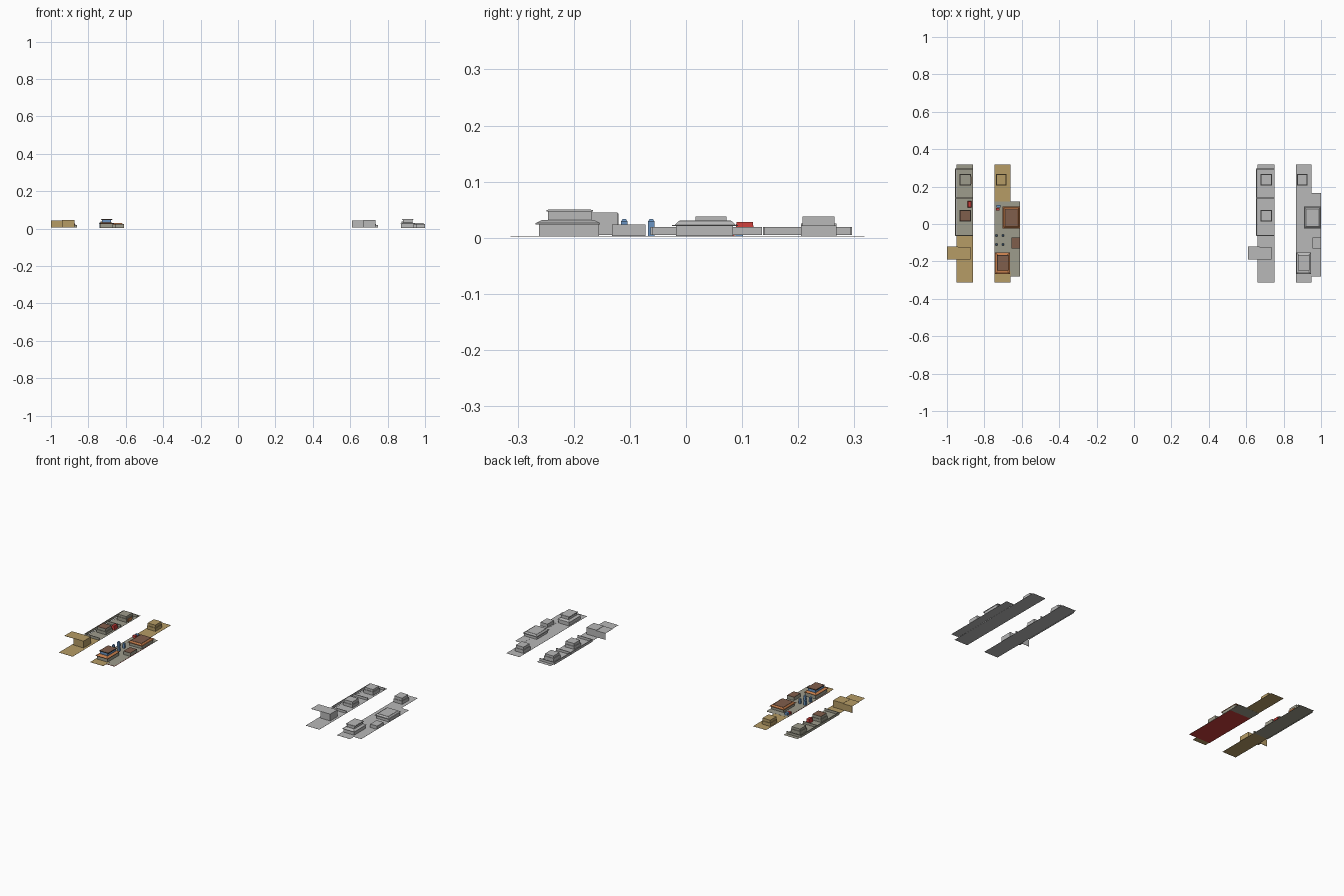
import bpy, bmesh

if "Cube" in bpy.data.objects:
    bpy.data.objects.remove(bpy.data.objects["Cube"])

def mat(name, hexcode):
    def lin(c):
        c /= 255
        return c / 12.92 if c < 0.04045 else ((c + 0.055) / 1.055) ** 2.4
    m = bpy.data.materials.new(name)
    m.diffuse_color = [lin(int(hexcode[i:i + 2], 16)) for i in (0, 2, 4)] + [1]
    m.use_nodes = True
    m.node_tree.nodes["Principled BSDF"].inputs["Base Color"].default_value = m.diffuse_color
    return m

COL = {n: mat(n, h) for n, h in {
    "tan": "B69C66", "stone": "9E9C8C", "brown": "805E4C", "orange": "C67E4C",
    "red": "C83E3A", "blue": "6A94C2", "gray": "B8B8B8", "black": "242424"}.items()}

SHIFT, PLAIN = 0.0, False      # second pass builds the plain gray copy

def block(name, x0, x1, y0, y1, z0, z1, col, inset=0.0):
    """Box whose top can be drawn in by inset, giving a hipped roof."""
    bm = bmesh.new()
    i = inset
    lo = [bm.verts.new((x + SHIFT, y, z0)) for x, y in ((x0, y0), (x1, y0), (x1, y1), (x0, y1))]
    hi = [bm.verts.new((x + SHIFT, y, z1)) for x, y in
          ((x0 + i, y0 + i), (x1 - i, y0 + i), (x1 - i, y1 - i), (x0 + i, y1 - i))]
    for k in range(4):
        n = (k + 1) % 4
        bm.faces.new((lo[k], lo[n], hi[n], hi[k]))
    bm.faces.new(hi)
    bm.faces.new(lo[::-1])
    me = bpy.data.meshes.new(name)
    bm.to_mesh(me)
    bm.free()
    me.materials.append(COL["gray" if PLAIN else col])
    ob = bpy.data.objects.new(name, me)
    bpy.context.collection.objects.link(ob)
    return ob

def hut(name, x0, x1, y0, y1, z0, zmid, z1, wall, top):
    """Small block house with a slightly set-in upper storey."""
    block(name + "_base", x0, x1, y0, y1, z0, zmid, wall)
    block(name + "_top", x0 + .003, x1 - .003, y0 + .003, y1 - .003, zmid, z1, wall)
    block(name + "_cap", x0 + .003, x1 - .003, y0 + .003, y1 - .003, z1, z1 + .001, top)

def west_strip():
    # ground
    block("west_ground_front", -.95, -.86, -.313, -.06, .0045, .005, "tan")
    block("west_ground_back", -.95, -.86, -.06, .318, .0045, .005, "stone")
    # enclosure walls
    for y in (-.06, .14, .295):
        block("cross_wall", -.957, -.862, y - .003, y + .001, .005, .019, "stone")
    for y0, y1 in ((-.06, .135), (.14, .295)):
        block("long_wall", -.957, -.953, y0, y1, .005, .019, "stone")
    # gate house with side roof and panel
    block("gate_house", -.94, -.875, -.19, -.122, .005, .045, "tan")
    block("gate_roof", -1.0, -.94, -.19, -.12, .0425, .0435, "tan")
    block("gate_panel", -1.0, -.94, -.122, -.12, .005, .0435, "tan")
    # huts
    hut("rear_hut", -.933, -.872, .205, .268, .005, .025, .037, "stone", "stone")
    hut("middle_hut", -.933, -.872, .014, .075, .005, .022, .037, "stone", "brown")
    if not PLAIN:
        block("red_crate", -.89, -.868, .087, .122, .005, .028, "red", .003)
        block("hut_door", -.872, -.869, .215, .255, .005, .022, "orange")

def east_strip():
    # ground and yard
    block("east_ground", -.745, -.66, -.313, .318, .0022, .0028, "tan")
    block("yard", -.745 if not PLAIN else -.66, -.61, -.28,
          .165 if PLAIN else .12, .003, .0035, "stone")
    if not PLAIN:
        block("ground_edge_front", -.745, -.66, -.313, -.255, .0036, .004, "tan")
        block("yard_underside", -.745, -.61, -.28, .05, 0, .0005, "red")
        block("yard_underside_back", -.745, -.61, .05, .12, 0, .0005, "stone")
    # rear hut
    hut("east_hut", -.738, -.682, .205, .268, .003, .022, .037, "tan", "tan")
    # wide hall with hipped roof
    block("hall_walls", -.695, -.613, -.018, .084, .0035, .021, "stone")
    block("hall_eave", -.702, -.61, -.025, .093, .021, .023, "orange")
    block("hall_roof", -.698, -.614, -.02, .088, .023, .03, "orange", .007)
    block("hall_roof_top", -.69, -.622, -.012, .08, .03, .031, "brown")
    # side shed
    block("side_shed", -.655, -.61, -.132, -.072, .0035, .022, "stone")
    block("side_shed_roof", -.655, -.61, -.132, -.072, .022, .0235, "brown")
    # two-storey tower house
    block("tower_walls", -.738, -.668, -.262, -.155, .0035, .024, "stone")
    block("tower_eave", -.742, -.664, -.268, -.153, .024, .026, "black")
    block("tower_skirt_roof", -.742, -.664, -.268, -.153, .026, .032, "orange", .012)
    block("tower_upper_walls", -.727, -.678, -.246, -.168, .032, .047, "blue")
    block("tower_roof", -.732, -.672, -.249, -.166, .047, .0495, "black")
    block("tower_roof_top", -.73, -.674, -.246, -.169, .0495, .0505, "brown")
    if PLAIN:
        return
    # posts and crates
    for x in (-.735, -.7):
        for y in (-.062, -.11):
            block("post", x - .006, x + .006, y - .006, y + .006, .0035, .029, "blue")
            block("post_cap", x - .006, x + .006, y - .006, y + .006, .029, .033, "blue", .003)
    block("blue_crate", -.735, -.715, .088, .102, .0035, .018, "blue")
    block("small_red_crate", -.738, -.718, .072, .086, .0035, .016, "red")

for SHIFT, PLAIN in ((0.0, False), (1.61, True)):
    west_strip()
    east_strip()
